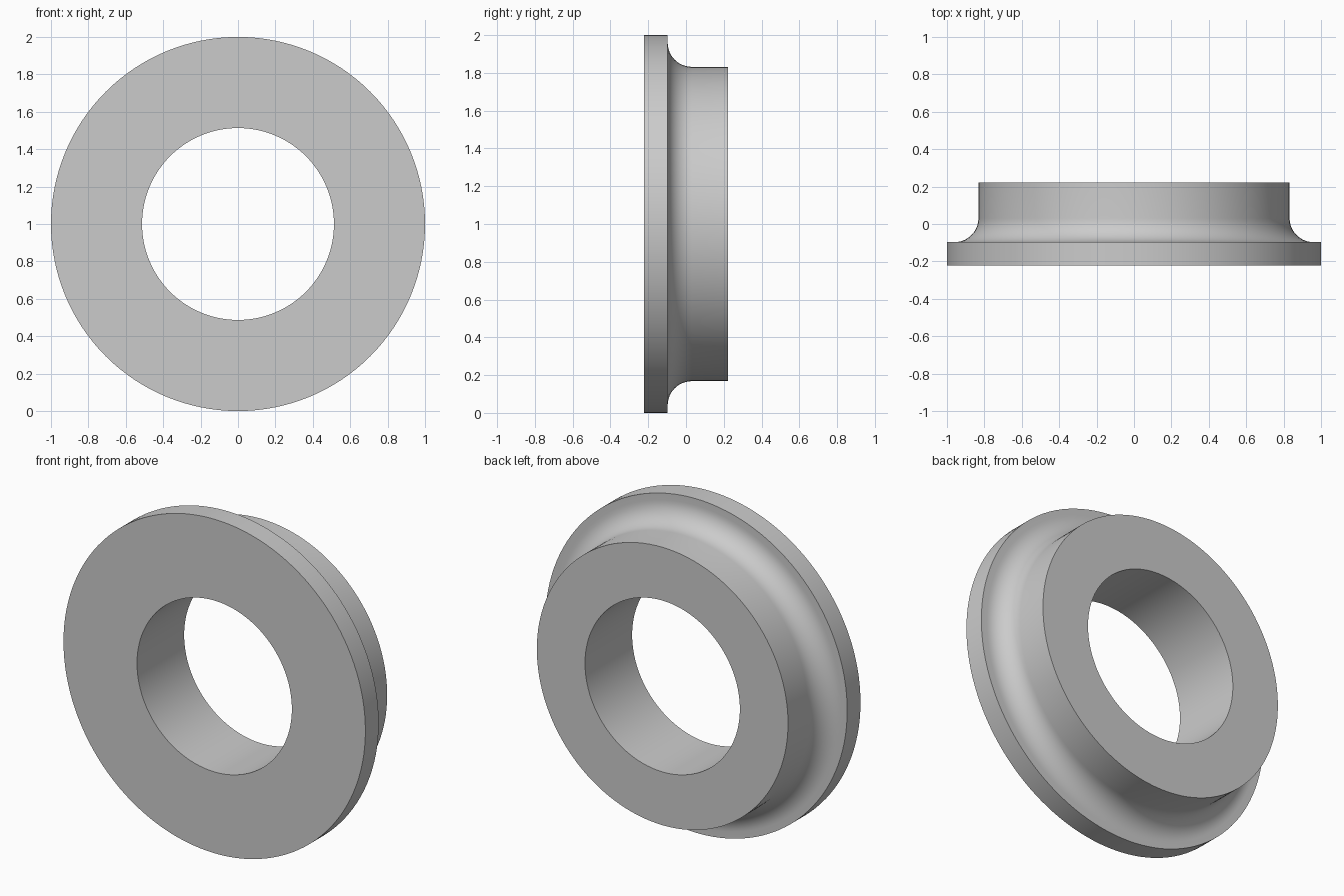
import bpy, bmesh
from math import pi, sin, cos, radians
from mathutils import Vector

cube = bpy.data.objects.get("Cube")
if cube:
    bpy.data.objects.remove(cube, do_unlink=True)

# Main dimensions, with the axis of the ring along y
RIM, HUB, BORE = 1.0, 0.832, 0.513
HALF_DEPTH, FLANGE_BACK, FILLET = 0.223, -0.097, 0.128
FILLET_STEPS, SEGMENTS = 12, 128

# Plain grey metal
grey = bpy.data.materials.new("grey")
grey.use_nodes = True
colour = (0.6, 0.6, 0.6, 1)
grey.diffuse_color = colour
grey.node_tree.nodes["Principled BSDF"].inputs["Base Color"].default_value = colour

# Cross-section as (radius, y): bore, flange, concave fillet, hub
profile = [(BORE, -HALF_DEPTH), (RIM, -HALF_DEPTH), (RIM, FLANGE_BACK)]
for i in range(FILLET_STEPS + 1):
    a = pi / 2 * i / FILLET_STEPS
    profile.append((HUB + FILLET * (1 - sin(a)), FLANGE_BACK + FILLET * (1 - cos(a))))
profile += [(HUB, HALF_DEPTH), (BORE, HALF_DEPTH)]

# Revolve the closed section into a ring
bm = bmesh.new()
verts = [bm.verts.new((r, y, RIM)) for r, y in profile]
edges = [bm.edges.new((v, verts[(i + 1) % len(verts)])) for i, v in enumerate(verts)]
bmesh.ops.spin(bm, geom=verts + edges, cent=(0, 0, RIM), axis=Vector((0, 1, 0)),
               angle=2 * pi, steps=SEGMENTS, use_merge=True)
bmesh.ops.remove_doubles(bm, verts=bm.verts, dist=0.0001)
bmesh.ops.recalc_face_normals(bm, faces=bm.faces)
mesh = bpy.data.meshes.new("flanged_ring")
bm.to_mesh(mesh)
bm.free()
mesh.materials.append(grey)

ring = bpy.data.objects.new("flanged_ring", mesh)
bpy.context.collection.objects.link(ring)
bpy.ops.object.select_all(action='DESELECT')
ring.select_set(True)
bpy.context.view_layer.objects.active = ring
bpy.ops.object.shade_smooth_by_angle(angle=radians(30))
